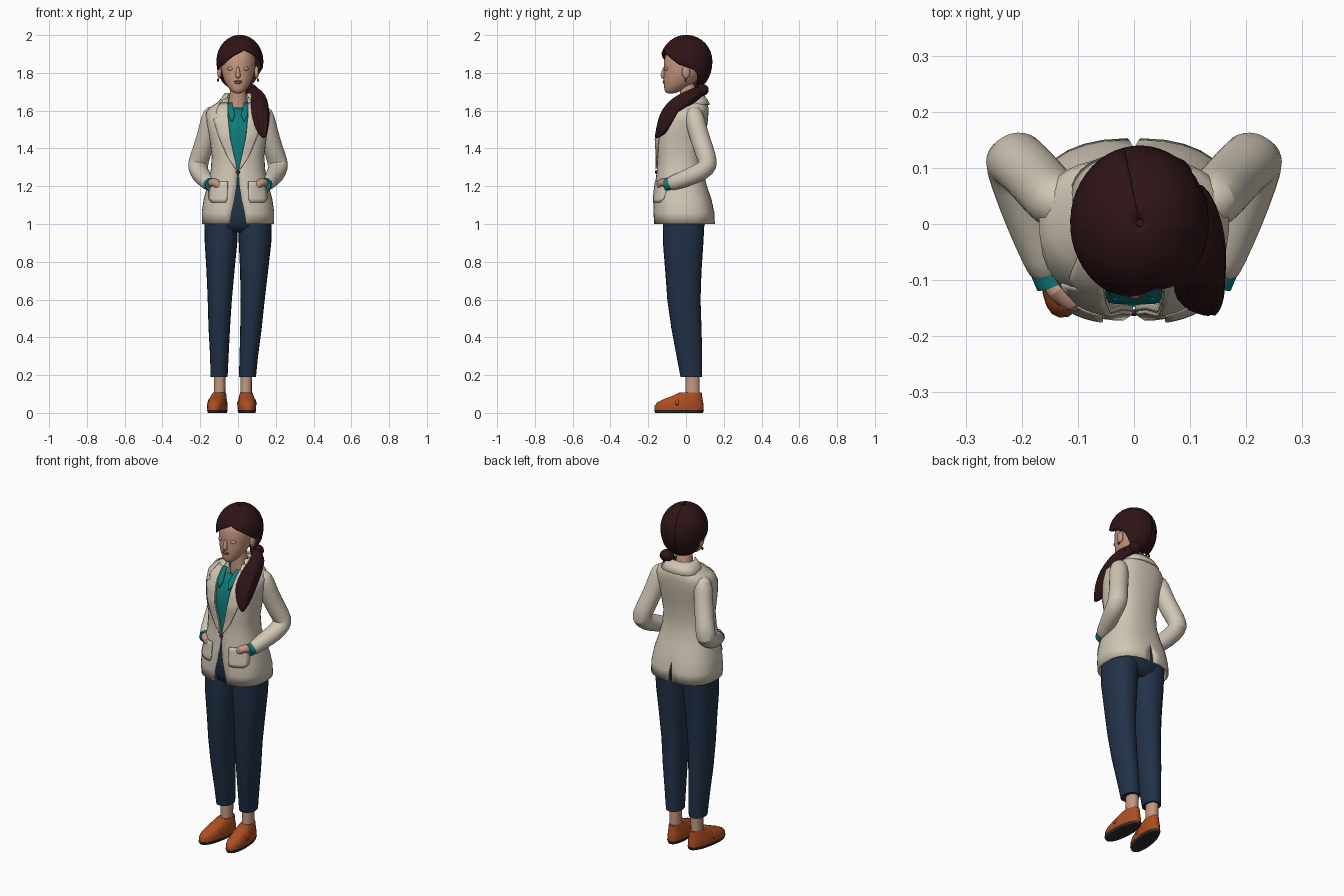
import bpy, bmesh
from math import sin, cos, pi, radians, sqrt
from mathutils import Vector

if "Cube" in bpy.data.objects:
    bpy.data.objects.remove(bpy.data.objects["Cube"])
P = 0.8      # squareness of the body cross-sections
made = []


def material(name, rgb):
    m = bpy.data.materials.new(name)
    m.use_nodes = True
    m.diffuse_color = (*rgb, 1)
    m.node_tree.nodes["Principled BSDF"].inputs["Base Color"].default_value = (*rgb, 1)
    return m


cream = material("cream_cloth", (.64, .57, .465))
teal = material("teal_cloth", (.004, .2, .2))
navy = material("navy_cloth", (.016, .032, .065))
hair_brown = material("dark_brown_hair", (.028, .007, .008))
skin = material("skin", (.55, .31, .21))
lip = material("lip_rose", (.36, .15, .11))
tan = material("tan_leather", (.42, .075, .016))
dark = material("dark_rubber", (.03, .025, .025))


def interp(table, k):
    """Interpolate rows whose first entry is an ascending key."""
    k = min(max(k, table[0][0]), table[-1][0])
    for a, b in zip(table, table[1:]):
        if k <= b[0]:
            t = (k - a[0]) / (b[0] - a[0])
            return [u + (v - u) * t for u, v in zip(a, b)]


def grid(name, rows, mat, closed=False, caps=False, mirror=False, thick=0, smooth=0):
    """Skin a list of point rows into a surface."""
    bm = bmesh.new()
    vs = [[bm.verts.new(p) for p in r] for r in rows]
    n = len(rows[0])
    for a, b in zip(vs, vs[1:]):
        for i in range(n if closed else n - 1):
            j = (i + 1) % n
            bm.faces.new((a[i], a[j], b[j], b[i]))
    if caps:
        bm.faces.new(vs[0])
        bm.faces.new(vs[-1])
    bmesh.ops.recalc_face_normals(bm, faces=bm.faces)
    me = bpy.data.meshes.new(name)
    bm.to_mesh(me)
    bm.free()
    me.materials.append(mat)
    ob = bpy.data.objects.new(name, me)
    bpy.context.collection.objects.link(ob)
    made.append(ob)
    if mirror:
        ob.modifiers.new("mirror", "MIRROR")
    if smooth:
        ob.modifiers.new("smooth", "SUBSURF").levels = smooth
    if thick:
        s = ob.modifiers.new("thickness", "SOLIDIFY")
        s.thickness, s.offset = thick, 0
    return ob


def stack(name, rings, mat, n=24, p=.9, **kw):
    """Horizontal rings: x, y, z, half width, half depth."""
    def pw(v):
        return abs(v) ** p * (1 if v > 0 else -1)
    rows = [[(x + rx * pw(cos(2 * pi * i / n)), y + ry * pw(sin(2 * pi * i / n)), z)
             for i in range(n)] for x, y, z, rx, ry in rings]
    return grid(name, rows, mat, closed=True, caps=True, **kw)


def tube(name, path, mat, n=12, ref=(1, 0, 0), flat=1, smooth=1, **kw):
    """Round sections along a path of x, y, z, radius."""
    pts = [Vector(q[:3]) for q in path]
    rows = []
    for i, q in enumerate(path):
        t = (pts[min(i + 1, len(pts) - 1)] - pts[max(i - 1, 0)]).normalized()
        u = Vector(ref)
        u = (u - t * u.dot(t)).normalized()
        v = t.cross(u)
        rows.append([pts[i] + (u * cos(2 * pi * k / n) * flat + v * sin(2 * pi * k / n)) * q[3]
                     for k in range(n)])
    return grid(name, rows, mat, closed=True, caps=True, smooth=smooth, **kw)


def blob(name, loc, size, mat, mirror=False):
    rings = [(loc[0], loc[1], loc[2] - size[2] * cos(a), size[0] * sin(a), size[1] * sin(a))
             for a in [radians(8 + 164 * k / 8) for k in range(9)]]
    return stack(name, rings, mat, n=14, p=1, mirror=mirror)


def panel(name, sections, mat, thick=.01):
    """Mirrored garment half: z, half width, front y, back y, front gap, back gap."""
    rows = []
    for z, rx, yf, yb, gap, vent in sections:
        from_a = pi / 2 if gap >= rx else abs(gap / rx) ** (1 / P)
        a0 = from_a
        a1 = pi - (vent / rx) ** (1 / P)
        row = []
        for i in range(17):
            a = a0 + (a1 - a0) * i / 16
            c = cos(a)
            row.append((rx * abs(sin(a)) ** P,
                        (yf + yb) / 2 - (yb - yf) / 2 * abs(c) ** P * (1 if c > 0 else -1), z))
        rows.append(row)
    return grid(name, rows, mat, mirror=True, thick=thick)


# Jacket: z, half width, front y, back y, front gap, back vent
jacket = [
    (1.00, .187, -.165, .148, .042, .011), (1.06, .187, -.168, .145, .034, .008),
    (1.13, .177, -.167, .130, .018, 0), (1.20, .158, -.160, .106, .007, 0),
    (1.28, .140, -.150, .085, .002, 0), (1.36, .134, -.148, .082, .020, 0),
    (1.46, .147, -.156, .096, .042, 0), (1.54, .162, -.138, .110, .050, 0),
    (1.59, .165, -.110, .114, .054, 0), (1.615, .145, -.088, .114, .055, 0),
    (1.64, .105, -.062, .108, .054, 0), (1.665, .075, -.040, .090, .050, 0)]
panel("jacket_body", jacket, cream)
panel("jacket_collar", [(1.632, .112, -.06, .122, .085, 0), (1.66, .088, -.04, .108, .068, 0),
                        (1.69, .066, -.025, .080, .052, 0)], cream)


def front_patch(name, outline, lift, mat, steps=20, thick=.007):
    """Mirrored plate lying on the chest: rows of z, inner x, outer x."""
    rows = []
    for k in range(steps + 1):
        z, x0, x1 = interp(outline, outline[0][0] + (outline[-1][0] - outline[0][0]) * k / steps)
        s = interp(jacket, z)
        row = []
        for i in range(7):
            x = x0 + (x1 - x0) * i / 6
            c = sqrt(1 - min(x / s[1], .98) ** (2 / P))
            row.append((x, (s[2] + s[3]) / 2 - (s[3] - s[2]) / 2 * c ** P - lift, z))
        rows.append(row)
    return grid(name, rows, mat, mirror=True, thick=thick)


front_patch("lapels", [(1.29, .004, .012), (1.36, .02, .058), (1.46, .042, .1),
                       (1.555, .051, .13), (1.57, .053, .098), (1.59, .054, .118),
                       (1.64, .054, .094)], .009, cream)
front_patch("pockets", [(1.115, .065, .14), (1.135, .055, .155), (1.225, .055, .148)],
            .009, cream, steps=6)
blob("jacket_button", (0, -.158, 1.275), (.011, .006, .011), dark)

# Shirt under the jacket, with collar wings
panel("shirt", [(z, rx - .014, yf + .014, yb - .014, 0, 0)
                for z, rx, yf, yb, g, v in jacket if 1.15 < z < 1.63], teal, .004)
front_patch("shirt_collar", [(1.545, .03, .036), (1.575, .016, .05), (1.64, .03, .06)],
            -.002, teal, steps=6)

# Sleeves, cuffs and hands tucked into the pockets
tube("sleeves", [(.115, .03, 1.605, .035), (.138, .04, 1.585, .052), (.15, .052, 1.53, .054),
                 (.172, .078, 1.44, .053), (.202, .108, 1.355, .054), (.214, .120, 1.31, .056),
                 (.208, .085, 1.278, .052), (.185, .01, 1.245, .047),
                 (.158, -.06, 1.220, .042), (.145, -.095, 1.208, .038)],
     cream, n=14, mirror=True)
tube("shirt_cuffs", [(.152, -.08, 1.212, .034), (.141, -.106, 1.208, .034)], teal,
     mirror=True, smooth=0)
tube("hands", [(.145, -.095, 1.21, .024), (.133, -.118, 1.222, .027),
               (.112, -.134, 1.218, .027), (.09, -.138, 1.19, .02)], skin, mirror=True)

# Trousers
stack("trouser_seat", [(0, -.01, 1.24, .12, .1), (0, -.008, 1.1, .163, .125),
                       (0, -.008, 1.03, .178, .118), (0, -.01, .985, .174, .105),
                       (0, -.008, .955, .12, .07)], navy)
leg = [(1.05, .09, -.01, .09, .11), (.9, .09, -.015, .086, .107), (.75, .089, -.014, .074, .096),
       (.6, .087, -.011, .064, .088), (.45, .084, .002, .057, .08), (.3, .078, .018, .049, .068),
       (.19, .075, .028, .045, .057)]


def drift(z):
    """Sideways lean of the legs toward the feet."""
    return -.038 * max(0, .85 - z)


for side, s in (("left", 1), ("right", -1)):
    stack(side + "_trouser_leg", [(s * x + drift(z), y, z, rx, ry) for z, x, y, rx, ry in leg],
          navy)
    ax = s * .07 - .027
    stack(side + "_ankle", [(ax, .035, .06, .032, .042), (ax, .035, .11, .03, .037),
                            (ax, .035, .22, .031, .038)], skin, n=16)
    # Loafer, built around the ankle and turned out
    shoe = [
        stack(side + "_shoe_upper", [(0, -.072, .014, .047, .130), (0, -.072, .035, .049, .131),
                                     (0, -.066, .055, .047, .122), (0, -.048, .075, .042, .100),
                                     (0, -.022, .095, .037, .072), (0, -.012, .107, .032, .06)],
              tan),
        stack(side + "_shoe_sole", [(0, -.072, 0, .044, .126), (0, -.072, .016, .05, .133)], dark),
        tube(side + "_shoe_strap", [(x, -.085, z, .011) for x, z in
                                    ((-.046, .035), (-.04, .068), (-.02, .088), (.02, .088),
                                     (.04, .068), (.046, .035))], tan, n=8, ref=(0, 1, 0))]
    for ob in shoe:
        ob.location = (ax, .035, 0)
        ob.rotation_euler.z = radians(3 if s > 0 else -10)

# Neck and head
tube("neck", [(0, .025, 1.56, .066), (0, .022, 1.63, .054), (0, .012, 1.68, .043),
              (0, .005, 1.76, .044)], skin, n=16)
face = [(1.69, .018, -.102, -.06), (1.703, .036, -.114, -.03), (1.73, .06, -.117, .025),
        (1.765, .078, -.12, .065), (1.81, .09, -.117, .095), (1.87, .095, -.12, .11),
        (1.92, .086, -.1, .1), (1.955, .055, -.06, .07)]
stack("head", [(0, (f + b) / 2, z, rx, (b - f) / 2) for z, rx, f, b in face], skin,
      p=.95, smooth=1)
tube("nose", [(0, -.112, 1.835, .008), (0, -.12, 1.805, .011), (0, -.124, 1.785, .015),
              (0, -.115, 1.772, .012)], skin, n=10)
blob("upper_lip", (0, -.116, 1.755, ), (.022, .008, .005), lip)
blob("lower_lip", (0, -.115, 1.747), (.018, .008, .006), lip)
blob("eyelids", (.038, -.103, 1.822), (.019, .011, .010), skin, mirror=True)
blob("ears", (.098, .0, 1.803), (.012, .022, .034), skin, mirror=True)
blob("earrings", (.106, -.002, 1.762), (.006, .006, .009), dark, mirror=True)

# Hair cap swept from the crown to a hairline that rises at the parting
hairline = [(0, 64), (30, 78), (60, 97), (85, 104), (103, 112), (118, 148), (180, 162)]
rows = []
for i in range(48):
    turn = -180 + 360 * i / 48
    end = interp(hairline, abs(turn))[1]
    phi = radians(turn + 13)
    col = []
    for j in range(15):
        th = radians(3 + (end - 3) * j / 14)
        c = cos(th)
        r = sin(th) ** (1 if c > 0 else .75)
        groove = 1 - .02 * max(0, 1 - abs(turn) / 12)
        col.append((.01 + .12 * r * sin(phi) * groove, .002 - .134 * r * cos(phi) * groove,
                    1.862 + c * (.135 if c > 0 else .15)))
    rows.append(col)
grid("hair_cap", rows + rows[:1], hair_brown, thick=.008)
blob("hair_crown", (.01, .002, 1.96), (.07, .075, .036), hair_brown)

# Side ponytail over the left shoulder
blob("hair_knot", (.065, .085, 1.71), (.04, .036, .032), hair_brown)
tail = [(.05, .09, 1.715, .022), (.09, .06, 1.695, .034), (.11, .01, 1.665, .042),
        (.112, -.04, 1.63, .052), (.112, -.085, 1.58, .054), (.12, -.112, 1.53, .044),
        (.13, -.138, 1.485, .026), (.14, -.16, 1.455, .006)]
tube("ponytail", tail, hair_brown, n=14)
for k, (dx, dy) in enumerate(((.022, -.02), (-.02, -.022), (.024, .016))):
    tube("ponytail_lock_%d" % (k + 1), [(x + dx * r * 22, y + dy * r * 22, z, r * .5)
                                        for x, y, z, r in tail[1:]], hair_brown, n=8)

# Smooth shading with sharp edges kept
bpy.ops.object.select_all(action="DESELECT")
for ob in made:
    ob.select_set(True)
bpy.context.view_layer.objects.active = made[0]
bpy.ops.object.shade_smooth_by_angle(angle=radians(45))
